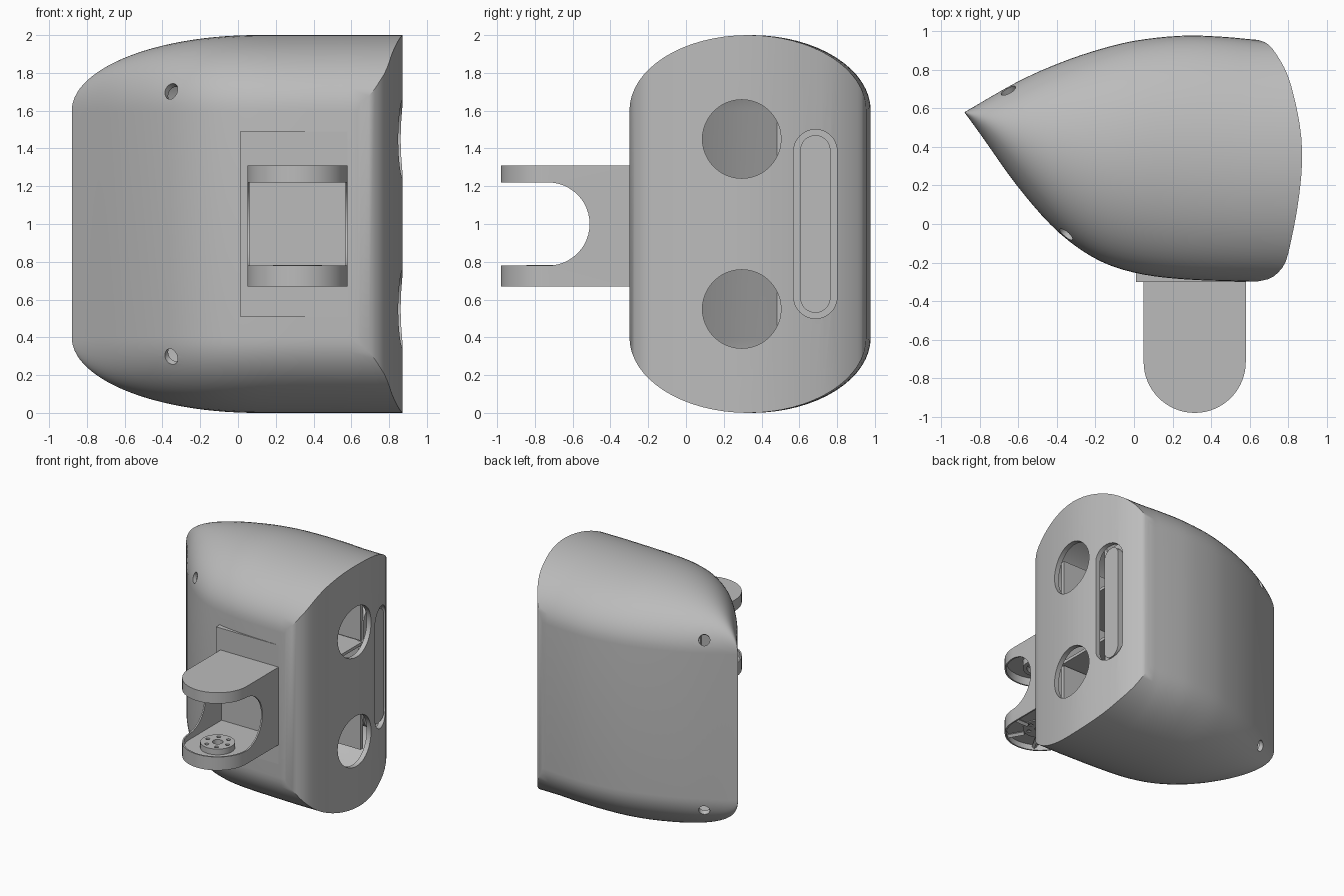
import bpy, bmesh, math
from mathutils import Vector, Matrix

if "Cube" in bpy.data.objects:
    bpy.data.objects.remove(bpy.data.objects["Cube"])

GREY = (0.5, 0.5, 0.5, 1)
grey = bpy.data.materials.new("plain grey")
grey.use_nodes = True
grey.diffuse_color = GREY
grey.node_tree.nodes["Principled BSDF"].inputs["Base Color"].default_value = GREY


def curve(points):
    """Smooth function through (t, value) points."""
    n = len(points)

    def slope(i):
        (a, u), (b, v) = points[max(i - 1, 0)], points[min(i + 1, n - 1)]
        return (v - u) / (b - a)

    def f(t):
        t = min(max(t, points[0][0]), points[-1][0])
        i = max(k for k in range(n - 1) if points[k][0] <= t)
        (a, u), (b, v) = points[i], points[i + 1]
        w, s = b - a, (t - a) / (b - a)
        return (u * (1 + 2 * s) * (1 - s) ** 2 + slope(i) * w * s * (1 - s) ** 2
                + v * s * s * (3 - 2 * s) + slope(i + 1) * w * s * s * (s - 1))
    return f


def finish(name, bm):
    bmesh.ops.recalc_face_normals(bm, faces=bm.faces)
    mesh = bpy.data.meshes.new(name)
    bm.to_mesh(mesh)
    bm.free()
    mesh.materials.append(grey)
    ob = bpy.data.objects.new(name, mesh)
    bpy.context.collection.objects.link(ob)
    return ob


def prism(name, pts, axis, lo, hi):
    """Extrude a 2D outline along x, or along z."""
    bm = bmesh.new()
    place = (lambda p: (lo, *p)) if axis == "x" else (lambda p: (*p, lo))
    face = bm.faces.new([bm.verts.new(place(p)) for p in pts])
    new = bmesh.ops.extrude_face_region(bm, geom=[face])["geom"]
    move = Vector((hi - lo, 0, 0)) if axis == "x" else Vector((0, 0, hi - lo))
    bmesh.ops.translate(bm, vec=move, verts=[v for v in new if isinstance(v, bmesh.types.BMVert)])
    return finish(name, bm)


def box(name, x, y, z):
    return prism(name, [(x[0], y[0]), (x[1], y[0]), (x[1], y[1]), (x[0], y[1])], "z", *z)


def rod(name, centre, direction, radius, length, sides=32):
    bm = bmesh.new()
    turn = Vector(direction).to_track_quat("Z", "Y").to_matrix().to_4x4()
    bmesh.ops.create_cone(bm, cap_ends=True, segments=sides, radius1=radius, radius2=radius,
                          depth=length, matrix=Matrix.Translation(centre) @ turn)
    return finish(name, bm)


def arc(cx, cy, r, start, end, n=24):
    steps = [math.radians(start + (end - start) * i / n) for i in range(n + 1)]
    return [(cx + r * math.cos(a), cy + r * math.sin(a)) for a in steps]


def cut(ob, *cutters):
    for c in cutters:
        c.hide_render = True
        mod = ob.modifiers.new("cut", "BOOLEAN")
        mod.operation, mod.solver, mod.object = "DIFFERENCE", "EXACT", c
    graph = bpy.context.evaluated_depsgraph_get()
    mesh = bpy.data.meshes.new_from_object(ob.evaluated_get(graph))
    ob.modifiers.clear()
    ob.data = mesh
    for c in cutters:
        bpy.data.objects.remove(c)


# Shell outlines
back = curve([(-.88, .58), (-.6, .74), (-.4, .83), (-.2, .9), (0, .95), (.25, .977), (.45, .972), (.64, .955)])
front = curve([(-.88, .58), (-.8, .47), (-.6, .19), (-.4, -.035), (-.2, -.18), (0, -.252), (.25, -.286), (.62, -.3)])
face_x = curve([(-.3, .63), (-.285, .7), (-.25, .75), (-.2, .785), (-.1, .812), (.1, .85), (.32, .872),
                (.5, .862), (.7, .82), (.8, .785), (.9, .725), (.94, .685), (.955, .645)])


def shell(name, inset, start, stations=36, n=32):
    bm = bmesh.new()
    t0 = math.acos((.1 - start) / .98)
    t1 = math.acos((.1 - .6 + inset) / .98)
    xs = [.1 - .98 * math.cos(t0 + (t1 - t0) * i / stations) for i in range(stations + 1)]
    rings = []
    for k, x in enumerate(xs + [None]):
        sx = xs[-1] if x is None else x
        low, high = front(sx) + inset, back(sx) - inset
        if x is None:
            high = min(high, .955 - inset)
        rise = .4 * math.sqrt(max(0, 1 - (max(.1 - sx, 0) / .98) ** 2))
        rise = max(rise - inset, 0)
        top = []
        for i in range(n + 1):
            a = math.pi * i / n
            y = (low + high) / 2 + (high - low) / 2 * math.cos(a)
            px = face_x(y) - inset if x is None else x
            top.append((px, y, .6 + rise * math.sin(a)))
        pts = [(p, y, 1 + z) for p, y, z in top] + [(p, y, 1 - z) for p, y, z in reversed(top)]
        rings.append([bm.verts.new(p) for p in pts])
    m = len(rings[0])
    for a, b in zip(rings, rings[1:]):
        for i in range(m):
            bm.faces.new((a[i], a[(i + 1) % m], b[(i + 1) % m], b[i]))
    ends = [rings[-1]] + ([rings[0]] if inset else [])
    for r in ends:
        for i in range(n):
            bm.faces.new((r[i], r[i + 1], r[m - 2 - i], r[m - 1 - i]))
    bmesh.ops.remove_doubles(bm, verts=bm.verts, dist=1e-5)
    return finish(name, bm)


def slot(name, r, z0, z1, x0, x1, y=.685):
    outline = arc(y, z1 - r, r, 0, 180) + arc(y, z0 + r, r, 180, 360)
    return prism(name, outline, "x", x0, x1)


# Hollow body with round ports, a long slot and screw holes
body = shell("body_shell", 0, -.88)
cutters = [shell("cavity", .04, -.78), slot("slot_cut", .115, .5, 1.5, .75, 1)]
for s in (-1, 1):
    cutters.append(rod("port_cut", (.85, .295, 1 + s * .45), (1, 0, 0), .208, .4, 48))
    cutters.append(rod("screw_cut", (-.35, -.05, 1 + s * .7), (-.55, -.7, s * .55), .042, .16))
    cutters.append(rod("screw_cut", (-.65, .69, 1 + s * .7), (-.45, .75, s * .5), .042, .12))
cut(body, *cutters)

# Slot floor and raised bar
slot("slot_floor", .125, .49, 1.51, .70, .752)
slot("slot_bar", .08, .53, 1.47, .74, .797)

# Inner rails and cross plate behind the ports
for s in (-1, 1):
    for y in (.04, .54):
        box("inner_rail", (-.1, .74), (y, y + .03), (1 + s * .45 - .2, 1 + s * .45 + .2))
    box("inner_shelf", (-.1, .74), (.04, .57), (1 + s * .22 - .012, 1 + s * .22 + .012))

# Mounting plate on the front
box("mounting_plate", (.01, .58), (-.3, -.2), (.51, 1.49))

# Forked bracket: rounded in plan, with a rounded opening between the arms
CX, CY, R = .315, -.715, .265


def plan(inset, rear):
    r = R - inset
    return [(CX + r, rear)] + arc(CX, CY, r, 0, -180, 32) + [(CX - r, rear)]


bracket = prism("bracket", plan(0, -.29), "z", .67, 1.31)
opening = [(-1.1, .78)] + arc(-.73, 1, .22, -90, 90) + [(-1.1, 1.22)]
cut(bracket,
    prism("opening_cut", opening, "x", -.1, .8),
    prism("inside_cut", plan(.012, -.302), "z", .735, 1.285),
    prism("underside_cut", plan(.012, -.47), "z", .6, .715),
    rod("hub_cut", (CX, CY, .72), (0, 0, 1), .05, .1))

# Round hubs on the arms, with a ring of screw holes
hub = rod("lower_hub", (CX, CY, .745), (0, 0, 1), .13, .075, 40)
holes = [rod("hole_cut", (CX, CY, .745), (0, 0, 1), .04, .2, 24)]
for x, y in arc(CX, CY, .09, 0, 300, 5):
    holes.append(rod("hole_cut", (x, y, .745), (0, 0, 1), .016, .2, 16))
cut(hub, *holes)
ring = rod("upper_hub", (CX, CY, 1.26), (0, 0, 1), .13, .06, 40)
cut(ring, rod("hole_cut", (CX, CY, 1.22), (0, 0, 1), .1, .1, 32))

# Stiffening ribs beneath the lower arm
for angle in range(0, 360, 60):
    d = Vector((math.cos(math.radians(angle)), math.sin(math.radians(angle)), 0))
    rod("arm_rib", Vector((CX, CY, .698)) + d * .19, d, .018, .13, 4)

# Smooth shading with sharp edges kept
bpy.ops.object.select_all(action="DESELECT")
for ob in bpy.context.collection.objects:
    if ob.type == "MESH" and ob.data.materials and ob.data.materials[0] == grey:
        ob.select_set(True)
        bpy.context.view_layer.objects.active = ob
bpy.ops.object.shade_smooth_by_angle(angle=math.radians(30))
